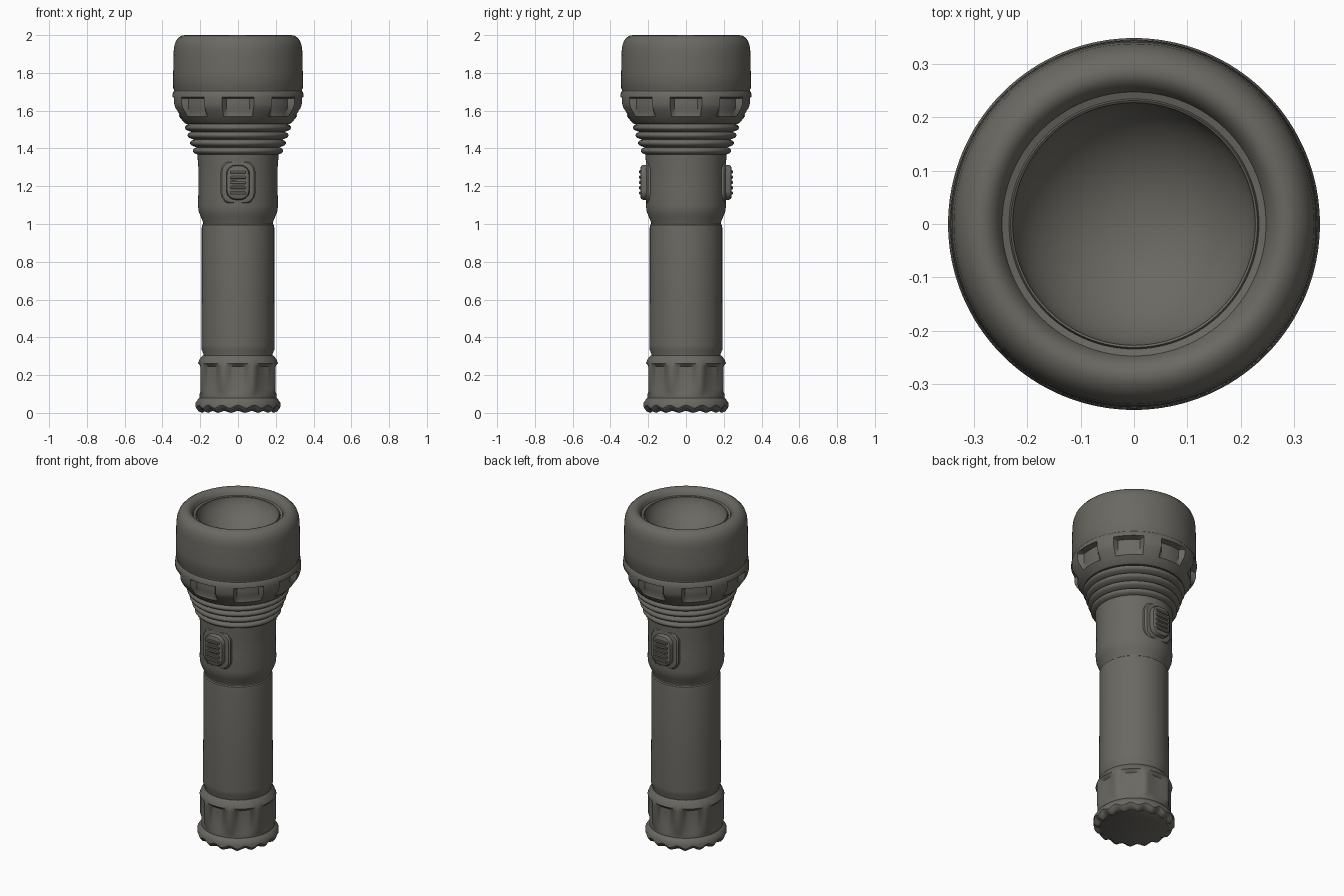
import bpy, bmesh
from math import cos, sin, pi, radians

cube = bpy.data.objects.get("Cube")
if cube:
    bpy.data.objects.remove(cube)

grey = bpy.data.materials.new("dark warm grey")
grey.use_nodes = True
COLOUR = (0.145, 0.14, 0.122, 1)
grey.diffuse_color = COLOUR
bsdf = grey.node_tree.nodes["Principled BSDF"]
bsdf.inputs["Base Color"].default_value = COLOUR
bsdf.inputs["Roughness"].default_value = 0.7

SEG = 128


def finish(name, bm, angle=35):
    bmesh.ops.recalc_face_normals(bm, faces=bm.faces)
    mesh = bpy.data.meshes.new(name)
    bm.to_mesh(mesh)
    bm.free()
    mesh.materials.append(grey)
    ob = bpy.data.objects.new(name, mesh)
    bpy.context.collection.objects.link(ob)
    bpy.ops.object.select_all(action='DESELECT')
    ob.select_set(True)
    bpy.context.view_layer.objects.active = ob
    bpy.ops.object.shade_smooth_by_angle(angle=radians(angle))
    return ob


def lathe(name, profile, shape=None, angle=35):
    """Spin (radius, height) points; shape(a, r, z) may alter each point."""
    bm = bmesh.new()
    rows = []
    for r, z in profile:
        row = []
        for i in range(SEG):
            a = 2 * pi * i / SEG
            rr, zz = shape(a, r, z) if shape else (r, z)
            row.append(bm.verts.new((rr * cos(a), rr * sin(a), zz)))
        rows.append(row)
    for lo, hi in zip(rows, rows[1:]):
        for i in range(SEG):
            j = (i + 1) % SEG
            bm.faces.new((lo[i], lo[j], hi[j], hi[i]))
    bm.faces.new(rows[0])
    bm.faces.new(rows[-1])
    return finish(name, bm, angle)


def off_centre(a, count):
    """Angle from the middle of the nearest of count equal sectors."""
    step = 2 * pi / count
    return (a + step / 2) % step - step / 2


# Tail cap: concave flats on the grip and a wavy flange at the foot
def tail_shape(a, r, z):
    if 0.11 < z < 0.26:
        r -= 0.02 * max(0, 1 - (off_centre(a, 8) / 0.36) ** 2)
    if z < 0.03:
        z += 0.008 * (1 + cos(16 * a))
    return r, z


lathe("tail_cap", [(0.19, 0), (0.212, 0.008), (0.225, 0.025), (0.225, 0.052),
                   (0.215, 0.068), (0.203, 0.08), (0.203, 0.1), (0.214, 0.125),
                   (0.214, 0.245), (0.212, 0.262), (0.203, 0.285),
                   (0.187, 0.305)], tail_shape)

# Long handle tube
lathe("handle_tube", [(0.183, 0.29), (0.184, 0.315), (0.193, 0.335),
                      (0.194, 0.36), (0.192, 0.6), (0.192, 0.98),
                      (0.19, 0.995), (0.184, 1.0), (0.184, 1.04)])

# Wider switch housing
lathe("switch_housing", [(0.182, 1.0), (0.188, 1.018), (0.2, 1.045),
                         (0.209, 1.07), (0.212, 1.1), (0.209, 1.2),
                         (0.21, 1.3), (0.214, 1.35), (0.214, 1.4)])

# Ribbed neck, widening upward
neck = [(0.2, 1.365)]
for k in range(4):
    r, z = 0.232 + 0.014 * k, 1.388 + 0.041 * k
    neck += [(r - 0.018, z - 0.02), (r, z - 0.013), (r + 0.007, z - 0.004),
             (r + 0.007, z + 0.004), (r, z + 0.012), (r - 0.012, z + 0.018)]
lathe("ribbed_neck", neck + [(0.25, 1.55)], angle=50)


# Head with eight notches round its collar and a dished reflector
def head_shape(a, r, z):
    if 1.58 < z < 1.67 and r > 0.3:
        if abs(off_centre(a, 8)) < 0.215:
            r = 0.308 if z < 1.6 else 0.315
    return r, z


head = [(0.24, 1.53), (0.275, 1.53), (0.286, 1.538), (0.312, 1.57),
        (0.325, 1.59), (0.342, 1.615), (0.348, 1.635), (0.348, 1.665),
        (0.348, 1.672), (0.345, 1.695), (0.339, 1.703), (0.339, 1.712),
        (0.344, 1.72), (0.343, 1.8), (0.341, 1.91), (0.337, 1.945),
        (0.327, 1.972), (0.312, 1.989), (0.296, 1.998), (0.28, 2.0),
        (0.265, 1.993), (0.253, 1.978), (0.247, 1.962), (0.234, 1.958),
        (0.231, 1.965), (0.227, 1.962)]
# Curved bowl closing the head
for k in range(1, 13):
    t = k / 12 * pi / 2
    head.append((0.01 + 0.217 * cos(t), 1.962 - 0.16 * sin(t) ** 1.3))
lathe("head", head, head_shape)


# Pill-shaped plates stacked outward make the bezel and the button
def pill(name, half_w, half_h, corner, layers, side, z_mid=1.22):
    bm = bmesh.new()
    rows = []
    for depth, inset in layers:
        row = []
        for q, (sx, sz) in enumerate([(1, 1), (-1, 1), (-1, -1), (1, -1)]):
            for k in range(9):
                a = (q + k / 8) * pi / 2
                rad = corner - inset
                x = sx * (half_w - corner) + rad * cos(a)
                z = sz * (half_h - corner) + rad * sin(a)
                row.append(bm.verts.new((x, side * depth, z_mid + z)))
        rows.append(row)
    n = len(rows[0])
    for lo, hi in zip(rows, rows[1:]):
        for i in range(n):
            j = (i + 1) % n
            bm.faces.new((lo[i], lo[j], hi[j], hi[i]))
    bm.faces.new(rows[0])
    bm.faces.new(rows[-1])
    return finish(name, bm)


for label, side in (("front", -1), ("back", 1)):
    pill(label + "_switch_bezel", 0.092, 0.115, 0.06,
         [(0.17, 0), (0.202, 0), (0.211, 0.008), (0.213, 0.018)], side)
    pill(label + "_switch_button", 0.062, 0.092, 0.05,
         [(0.19, 0), (0.228, 0), (0.237, 0.005), (0.241, 0.014)], side)
    # Grip ribs across the button
    for k in range(5):
        pill(f"{label}_button_rib_{k + 1}", 0.044, 0.009, 0.008,
             [(0.235, 0), (0.245, 0), (0.248, 0.004)], side,
             1.22 + 0.028 * (k - 2))
